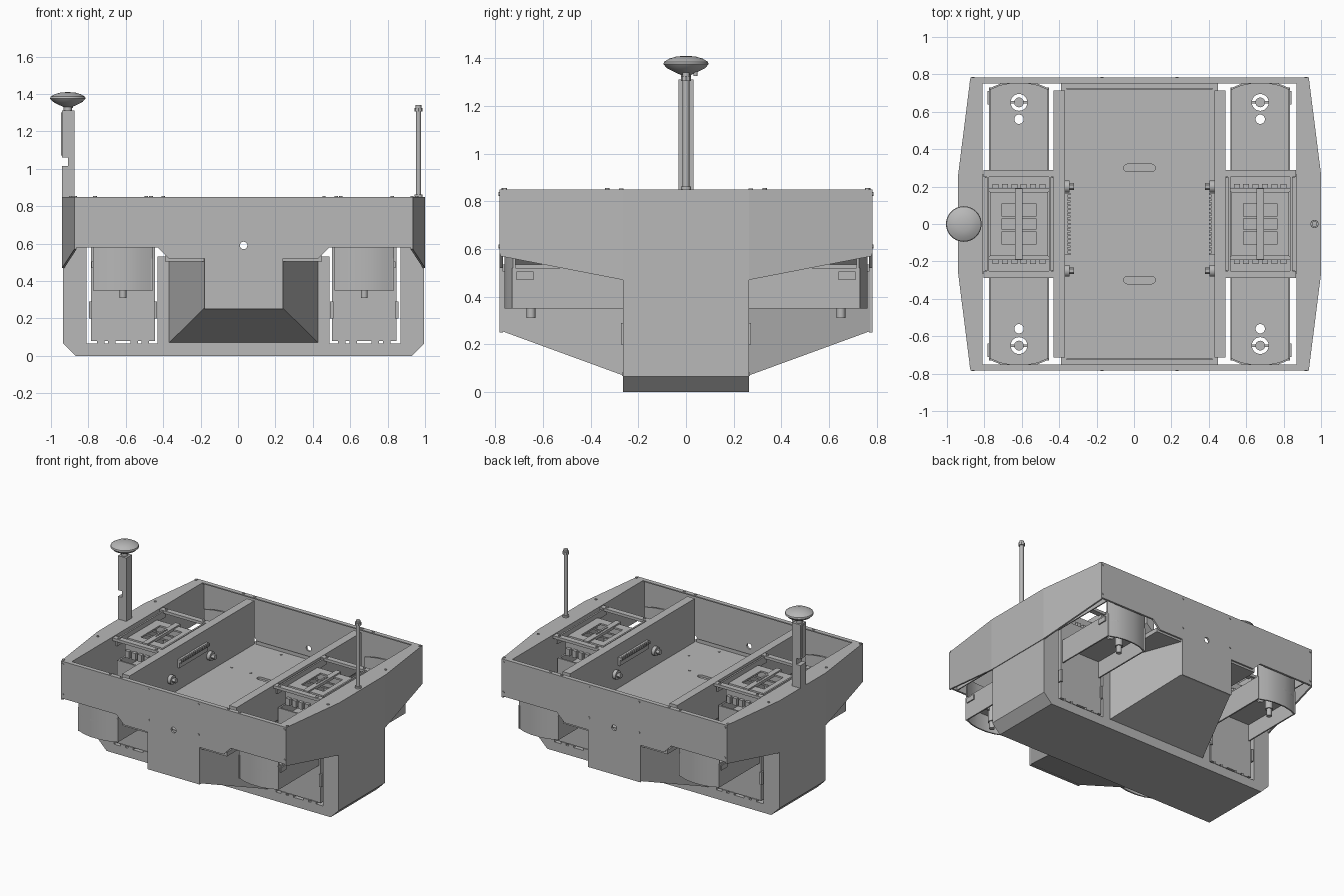
import bpy, bmesh, math
from mathutils import Vector

cube = bpy.data.objects.get("Cube")
if cube:
    bpy.data.objects.remove(cube, do_unlink=True)

grey = bpy.data.materials.new("matte grey")
grey.use_nodes = True
colour = (0.48, 0.48, 0.48, 1)
grey.diffuse_color = colour
grey.node_tree.nodes["Principled BSDF"].inputs["Base Color"].default_value = colour

MID = 0.03          # the hull's centre line sits a little to the left
SIDES = ((-1, "right"), (1, "left"))
ENDS = ((-1, "front"), (1, "back"))


def finish(name, bm, smooth=False):
    bmesh.ops.recalc_face_normals(bm, faces=bm.faces)
    bmesh.ops.translate(bm, verts=bm.verts, vec=(MID, 0, 0))
    mesh = bpy.data.meshes.new(name)
    bm.to_mesh(mesh)
    bm.free()
    mesh.materials.append(grey)
    obj = bpy.data.objects.new(name, mesh)
    bpy.context.collection.objects.link(obj)
    if smooth:
        bpy.ops.object.select_all(action='DESELECT')
        obj.select_set(True)
        bpy.context.view_layer.objects.active = obj
        bpy.ops.object.shade_smooth_by_angle(angle=math.radians(35))
    return obj


def prism(name, outline, axis, a, b, smooth=False):
    """Extrude a 2D outline along one axis from a to b."""
    def place(p, d):
        return {"x": (d, p[0], p[1]), "y": (p[0], d, p[1]), "z": (p[0], p[1], d)}[axis]
    bm = bmesh.new()
    low = [bm.verts.new(place(p, a)) for p in outline]
    high = [bm.verts.new(place(p, b)) for p in outline]
    bm.faces.new(low)
    bm.faces.new(high)
    for i in range(len(low)):
        j = (i + 1) % len(low)
        bm.faces.new((low[i], low[j], high[j], high[i]))
    return finish(name, bm, smooth)


def box(name, x0, x1, y0, y1, z0, z1):
    return prism(name, [(x0, y0), (x1, y0), (x1, y1), (x0, y1)], "z", z0, z1)


def rod(name, u, v, r, a, b, axis="z", n=24):
    ring = [(u + r * math.cos(math.tau * i / n), v + r * math.sin(math.tau * i / n)) for i in range(n)]
    return prism(name, ring, axis, a, b, True)


def cut(target, cutters):
    for c in cutters:
        c.hide_render = True
        mod = target.modifiers.new("opening", 'BOOLEAN')
        mod.operation, mod.solver, mod.object = 'DIFFERENCE', 'EXACT', c
        bpy.context.view_layer.objects.active = target
        bpy.ops.object.modifier_apply(modifier=mod.name)
        bpy.data.objects.remove(c, do_unlink=True)


def mirrored(half):
    return half + [(-x, z) for x, z in reversed(half)]


# Lower hull: chamfered keel slab, outer pillars and centre block in one section
section = mirrored([(0.46, 0.53), (0.46, 0.065), (0.84, 0.065), (0.84, 0.835),
                    (0.965, 0.835), (0.965, 0.065), (0.9, 0)])
prism("lower_hull", section, "y", -0.265, 0.265)
box("keel_plate", -0.84, 0.84, -0.24, 0.24, -0.0, 0.004)

# End panels with the narrow centre drop, and a round port in each
panel = mirrored([(0.905, 0.85), (0.905, 0.58), (0.46, 0.58), (0.4, 0.52),
                  (0.21, 0.52), (0.21, 0.25)])
for s, end in ENDS:
    face = prism(end + "_panel", panel, "y", s * 0.768, s * 0.782)
    cut(face, [rod("port_cutter", 0, 0.59, 0.02, s * 0.7, s * 0.85, "y")])
    # Tapered hull end below the tray
    bm = bmesh.new()
    for y, x, z in ((0.26, 0.4, 0.068), (0.772, 0.21, 0.255)):
        for k in (-1, 1):
            for h in (z, 0.52):
                bm.verts.new((k * x, s * y, h))
    bmesh.ops.convex_hull(bm, input=bm.verts)
    finish(end + "_hull_taper", bm)
    box(end + "_rim", -0.905, 0.905, s * 0.75, s * 0.78, 0.842, 0.85)
    box(end + "_tray_lip", -0.39, 0.39, s * 0.72, s * 0.726, 0.53, 0.56)
    for x in (-0.89, -0.2, 0.2, 0.89):
        for z in (0.61, 0.83):
            rod("panel_screw", x, z, 0.008, s * 0.78, s * 0.786, "y", 12)

# Tray floor with two hand slots
tray = box("tray_floor", -0.42, 0.42, -0.77, 0.77, 0.505, 0.535)
for s, end in ENDS:
    slot = [(t * 0.065 + 0.02 * math.cos(a), s * 0.3 + 0.02 * math.sin(a))
            for t, start in ((1, -90), (-1, 90))
            for a in [math.radians(start + 30 * i) for i in range(7)]]
    cut(tray, [prism("slot_cutter", slot, "z", 0.515, 0.6)])
    for x, y in ((-0.31, 0.33), (-0.16, 0.33), (0.17, 0.33), (0.31, 0.52), (-0.16, 0.68), (0.18, 0.68)):
        rod("floor_screw", x, s * y, 0.008, 0.53, 0.539, n=12)

for s, side in SIDES:
    # Folded side panel
    bm = bmesh.new()
    rows = [(-0.78, 0.905, 0.57), (-0.265, 0.97, 0.47), (0.265, 0.97, 0.47), (0.78, 0.905, 0.57)]
    rings = []
    for y, x, z in rows:
        rings.append([bm.verts.new((s * (x - t), y, h)) for t, h in
                      ((0, z), (0, 0.85), (0.012, 0.85), (0.012, z))])
    for a, b in zip(rings, rings[1:]):
        for i in range(4):
            j = (i + 1) % 4
            bm.faces.new((a[i], a[j], b[j], b[i]))
    bm.faces.new(rings[0])
    bm.faces.new(rings[-1])
    finish(side + "_side_panel", bm)

    # Side deck, inner bay wall and beam beside the tray
    deck = [(s * 0.84, -0.78), (s * 0.905, -0.78), (s * 0.97, -0.265),
            (s * 0.97, 0.265), (s * 0.905, 0.78), (s * 0.84, 0.78)]
    prism(side + "_deck", deck, "z", 0.842, 0.85)
    box(side + "_bay_wall", s * 0.84, s * 0.848, -0.77, 0.77, 0.58, 0.845)
    beam = [(s * 0.4, 0.52), (s * 0.46, 0.58), (s * 0.46, 0.85), (s * 0.4, 0.85)]
    prism(side + "_beam", beam, "y", -0.715, 0.715)

    # Toothed cable rail and cable glands on the tray wall
    box(side + "_cable_rail", s * 0.4, s * 0.385, -0.165, 0.165, 0.7, 0.76)
    for i in range(17):
        y = -0.16 + i * 0.02
        box(side + "_rail_tooth", s * 0.387, s * 0.37, y - 0.005, y + 0.005, 0.74, 0.76)
    for y in (-0.25, 0.2):
        rod(side + "_cable_gland", y, 0.65, 0.032, s * 0.402, s * 0.375, "x")
        rod(side + "_gland_nut", y, 0.65, 0.018, s * 0.38, s * 0.35, "x", 6)

    # Equipment pod hanging in the bay, open on top
    c = s * 0.645
    pod = box(side + "_pod", c - 0.172, c + 0.172, -0.262, 0.262, 0.08, 0.68)
    cut(pod, [box("pod_cutter", c - 0.16, c + 0.16, -0.25, 0.25, 0.6, 0.9)])
    box(side + "_pod_plate_a", c - 0.155, c - 0.09, -0.17, 0.17, 0.8, 0.812)
    box(side + "_pod_plate_b", c + 0.09, c + 0.155, -0.17, 0.17, 0.8, 0.812)
    box(side + "_centre_strip", c - 0.02, c + 0.02, -0.19, 0.19, 0.8, 0.822)
    for x in (-0.172, 0.16):
        box(side + "_pod_rail", c + x, c + x + 0.012, -0.28, 0.28, 0.79, 0.842)
    for i in range(7):
        rod(side + "_strip_rivet", c, -0.06 + i * 0.02, 0.006, 0.82, 0.827, n=10)

    for t, end in ENDS:
        label = side + "_" + end
        # Cross rail, connector block and pod plate ends
        box(label + "_cross_rail", c - 0.19, c + 0.19, t * 0.25, t * 0.29, 0.828, 0.848)
        box(label + "_connector_bar", c - 0.16, c + 0.16, t * 0.172, t * 0.192, 0.69, 0.8)
        for i in range(6):
            x = c - 0.125 + i * 0.05
            box(label + "_connector", x - 0.016, x + 0.016, t * 0.19, t * 0.215, 0.69, 0.74)
        box(label + "_plate_end", c - 0.1, c + 0.1, t * 0.11, t * 0.17, 0.8, 0.812)
        box(label + "_window_bar", c - 0.1, c + 0.1, t * 0.03, t * 0.04, 0.795, 0.805)
        for x in (-0.15, 0.15):
            rod(label + "_rail_screw", c + x, t * 0.272, 0.01, 0.845, 0.853, n=12)
        # Latches and hinges on the pod
        for k in (-1, 1):
            box(label + "_latch", c + k * 0.165, c + k * 0.182, t * 0.245, t * 0.272, 0.2, 0.29)
        for x in (-0.12, -0.06, 0.06, 0.12):
            box(label + "_hinge", c + x - 0.02, c + x + 0.02, t * 0.24, t * 0.268, 0.066, 0.082)

        # Drive skirt: bowed end wall, two side walls and a pierced plate
        bow = [(-0.16, 0.725), (-0.1, 0.75), (-0.04, 0.762), (0.04, 0.762), (0.1, 0.75), (0.16, 0.725)]
        outer = [(c + x, t * y) for x, y in bow]
        inner = [(c + x, t * (y - 0.01)) for x, y in reversed(bow)]
        prism(label + "_skirt_end", outer + inner, "z", 0.35, 0.68, True)
        for k in (-1, 1):
            box(label + "_skirt_side", c + k * 0.16, c + k * 0.15, t * 0.26, t * 0.73, 0.35, 0.52)
        plate = prism(label + "_drive_plate", [(c + 0.155, t * 0.26)] + [(c - 0.155, t * 0.26)] + outer,
                      "z", 0.47, 0.48)
        cut(plate, [rod("ring_cutter", c, t * 0.65, 0.045, 0.4, 0.6),
                    rod("hole_cutter", c, t * 0.56, 0.025, 0.4, 0.6)])
        rod(label + "_motor", c, t * 0.65, 0.026, 0.36, 0.5)
        rod(label + "_shaft", c, t * 0.65, 0.018, 0.31, 0.37)
        box(label + "_motor_bridge", c - 0.15, c + 0.15, t * 0.643, t * 0.657, 0.44, 0.47)
        box(label + "_bracket", c + s * 0.155, c + s * 0.168, t * 0.64, t * 0.71, 0.47, 0.505)
        for x in (-0.12, 0.12):
            box(label + "_plate_slot", c + x - 0.006, c + x + 0.006, t * 0.58, t * 0.62, 0.479, 0.486)

        # Deck screws
        for x, y in ((0.9, 0.76), (0.925, 0.33), (0.52, 0.765), (0.43, 0.765)):
            rod(label + "_deck_screw", s * x, t * y, 0.009, 0.845, 0.855, n=12)

# Notched mast with a domed antenna on the right deck
MX = -0.94
box("mast_lower", MX - 0.032, MX + 0.035, -0.032, 0.032, 0.85, 1.015)
box("mast_notch_web", MX, MX + 0.035, -0.032, 0.032, 1.01, 1.065)
box("mast_upper", MX - 0.032, MX + 0.035, -0.032, 0.032, 1.06, 1.31)
box("mast_rib", MX - 0.036, MX + 0.03, -0.012, 0.012, 1.07, 1.3)
bm = bmesh.new()
dome = [(0.022, 1.3), (0.022, 1.33), (0.045, 1.34), (0.08, 1.358), (0.095, 1.375),
        (0.092, 1.385), (0.07, 1.398), (0.04, 1.407), (0, 1.41)]
verts = [bm.verts.new((MX + r, 0, z)) for r, z in dome]
edges = [bm.edges.new(pair) for pair in zip(verts, verts[1:])]
bmesh.ops.spin(bm, geom=verts + edges, cent=(MX, 0, 0), axis=(0, 0, 1), angle=math.tau, steps=40)
bmesh.ops.remove_doubles(bm, verts=bm.verts, dist=0.0005)
finish("antenna_dome", bm, True)
rod("antenna_plug", MX + 0.02, 0.04, 0.008, 1.325, 1.36, n=12)

# Thin pole on the left deck
rod("pole", 0.935, 0, 0.014, 0.85, 1.32)
rod("pole_collar", 0.935, 0, 0.022, 1.305, 1.325, n=8)
rod("pole_tip", 0.935, 0, 0.015, 1.32, 1.34, n=12)
rod("pole_base", 0.935, 0, 0.022, 0.848, 0.862)
